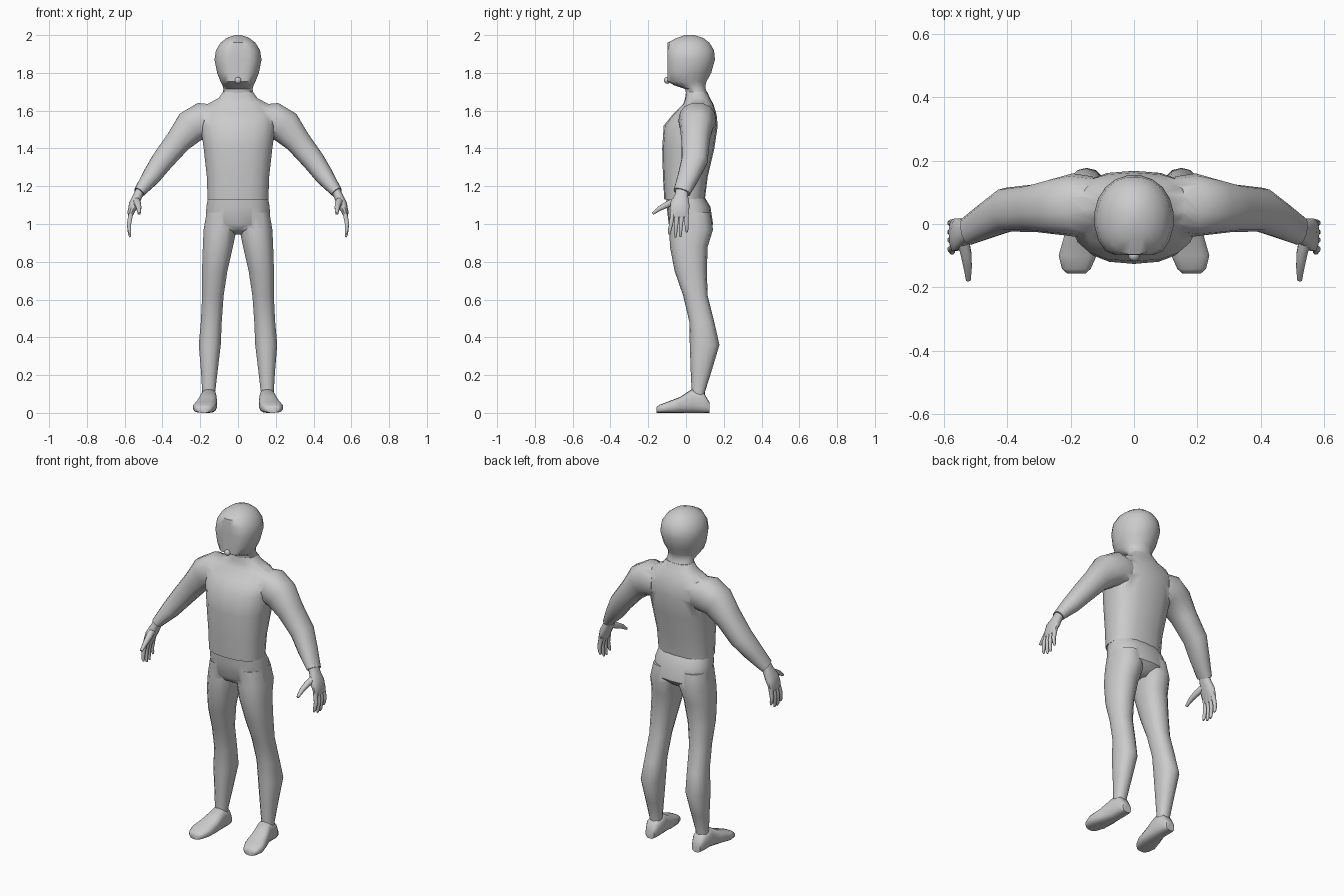
import bpy, bmesh, math
from mathutils import Vector

if "Cube" in bpy.data.objects:
    bpy.data.objects.remove(bpy.data.objects["Cube"])

X, Y, Z = Vector((1, 0, 0)), Vector((0, 1, 0)), Vector((0, 0, 1))


def loft(name, rings, n=14, p=2.3, front=None):
    """Skin rings of (centre, u axis, v axis, u radius, v radius) with capped ends."""
    bm = bmesh.new()
    loops = []
    for c, u, v, a, b in rings:
        loop = []
        for i in range(n):
            t = 2 * math.pi * (i + 0.5) / n
            cs, sn = math.cos(t), math.sin(t)
            co = (c + u * a * math.copysign(abs(cs) ** (2 / p), cs)
                  + v * b * math.copysign(abs(sn) ** (2 / p), sn))
            if front is not None:
                co.y = max(co.y, front)
            loop.append(bm.verts.new(co))
        loops.append(loop)
    for l0, l1 in zip(loops, loops[1:]):
        for i in range(n):
            j = (i + 1) % n
            bm.faces.new((l0[i], l0[j], l1[j], l1[i]))
    bm.faces.new(loops[0])
    bm.faces.new(loops[-1])
    bmesh.ops.recalc_face_normals(bm, faces=bm.faces)
    me = bpy.data.meshes.new(name)
    bm.to_mesh(me)
    bm.free()
    ob = bpy.data.objects.new(name, me)
    bpy.context.collection.objects.link(ob)
    return ob


def levels(rows):
    """Horizontal rings from (z, x min, x max, y front, y back)."""
    return [(Vector(((x0 + x1) / 2, (y0 + y1) / 2, z)), X, Y, (x1 - x0) / 2, (y1 - y0) / 2)
            for z, x0, x1, y0, y1 in rows]


def sym(rows):
    return levels([(z, -r, r, y0, y1) for z, r, y0, y1 in rows])


def tube(rows, side, ref=Y):
    """Rings square to a path of (x, y, z, radius, radius along ref)."""
    pts = [Vector((side * r[0], r[1], r[2])) for r in rows]
    out = []
    for i, r in enumerate(rows):
        t = (pts[min(i + 1, len(pts) - 1)] - pts[max(i - 1, 0)]).normalized()
        u = t.cross(ref).normalized()
        out.append((pts[i], u, u.cross(t), r[3], r[4]))
    return out


def select(ob):
    bpy.ops.object.select_all(action='DESELECT')
    ob.select_set(True)
    bpy.context.view_layer.objects.active = ob


def union(base, parts):
    select(base)
    for part in parts:
        m = base.modifiers.new("join", 'BOOLEAN')
        m.operation, m.solver, m.object = 'UNION', 'EXACT', part
        bpy.ops.object.modifier_apply(modifier=m.name)
        bpy.data.objects.remove(part)


# Head with flattened face, and neck
loft("head", sym([
    (1.65, .090, .00, .135), (1.69, .082, .00, .115), (1.715, .078, -.005, .105),
    (1.735, .084, -.065, .105), (1.755, .094, -.110, .110), (1.80, .112, -.120, .135),
    (1.87, .126, -.125, .155), (1.92, .118, -.120, .150), (1.96, .093, -.098, .125),
    (1.985, .060, -.050, .092), (2.0, .018, -.005, .045)]), n=20, p=2.1, front=-.098)

# Small mouth knob
bpy.ops.mesh.primitive_uv_sphere_add(segments=10, ring_count=6, radius=.018, location=(0, -.1, 1.76))
bpy.context.object.name = "mouth_knob"

# Shirt: torso and sleeves
shirt = loft("shirt", sym([
    (1.13, .163, -.115, .100), (1.25, .167, -.122, .115), (1.40, .184, -.126, .150),
    (1.52, .200, -.118, .168), (1.58, .200, -.070, .162), (1.635, .165, -.015, .145),
    (1.665, .105, -.005, .128), (1.70, .080, .00, .112)]), n=18, p=2.5)
sleeve = [(.13, .06, 1.545, .090, .09), (.19, .06, 1.545, .100, .10), (.25, .055, 1.515, .092, .088),
          (.315, .05, 1.44, .070, .075), (.40, .045, 1.335, .060, .070),
          (.46, .012, 1.25, .050, .057), (.523, -.022, 1.168, .030, .046)]
union(shirt, [loft("sleeve", tube(sleeve, s), n=14) for s in (-1, 1)])

# Trousers: pelvis and legs
trousers = loft("trousers", sym([
    (1.14, .160, -.105, .100), (1.09, .170, -.102, .130), (1.00, .172, -.092, .143),
    (.97, .110, -.075, .115), (.945, .035, -.03, .08)]), n=18, p=2.4)
leg = [(1.06, .01, .168, -.085, .128), (.97, .006, .184, -.088, .143), (.88, .025, .188, -.085, .115),
       (.75, .055, .192, -.060, .110), (.62, .075, .191, -.015, .115), (.48, .085, .198, .018, .150),
       (.36, .09, .209, .020, .177), (.22, .107, .197, .025, .135), (.11, .12, .19, .03, .100),
       (.06, .12, .19, .03, .100)]
union(trousers, [loft("leg", levels([(z, min(s * a, s * b), max(s * a, s * b), f, k)
                                     for z, a, b, f, k in leg]), n=14) for s in (-1, 1)])

# Feet: (y, x, half width, height)
foot = [(.125, .155, .028, .055), (.095, .155, .042, .105), (.03, .155, .043, .125),
        (-.03, .165, .054, .085), (-.10, .178, .061, .058), (-.142, .182, .046, .042),
        (-.156, .182, .030, .030)]

# Finger base y, tip y, tip z
fingers = [(.002, .004, .955), (-.022, -.030, .932), (-.046, -.056, .930), (-.070, -.088, .945)]
palm = [(.515, -.02, 1.185, .024, .034), (.53, -.024, 1.15, .025, .036), (.552, -.032, 1.105, .026, .052),
        (.568, -.035, 1.06, .018, .052), (.571, -.035, 1.035, .011, .046)]
thumb = [(.54, -.05, 1.125, .020, .020), (.53, -.095, 1.105, .018, .018),
         (.525, -.135, 1.085, .014, .014), (.523, -.177, 1.055, .007, .008)]
for s, side in ((-1, "left"), (1, "right")):
    loft("foot_" + side, [(Vector((s * x, y, h / 2)), X, Z, w, h / 2) for y, x, w, h in foot], n=14, p=2.9)
    loft("palm_" + side, tube(palm, s), n=12)
    loft("thumb_" + side, tube(thumb, s, X), n=8)
    for i, (y0, y1, z1) in enumerate(fingers):
        loft(f"finger_{i}_{side}", tube([
            (.566, y0, 1.06, .013, .013), (.577, (y0 + y1) / 2, 1.00, .012, .011),
            (.574, y1, z1 + .015, .009, .009), (.570, y1, z1, .005, .005)], s), n=8)

# Smooth shading with sharp creases kept
for ob in list(bpy.context.collection.objects):
    select(ob)
    bpy.ops.object.shade_smooth_by_angle(angle=math.radians(50))
